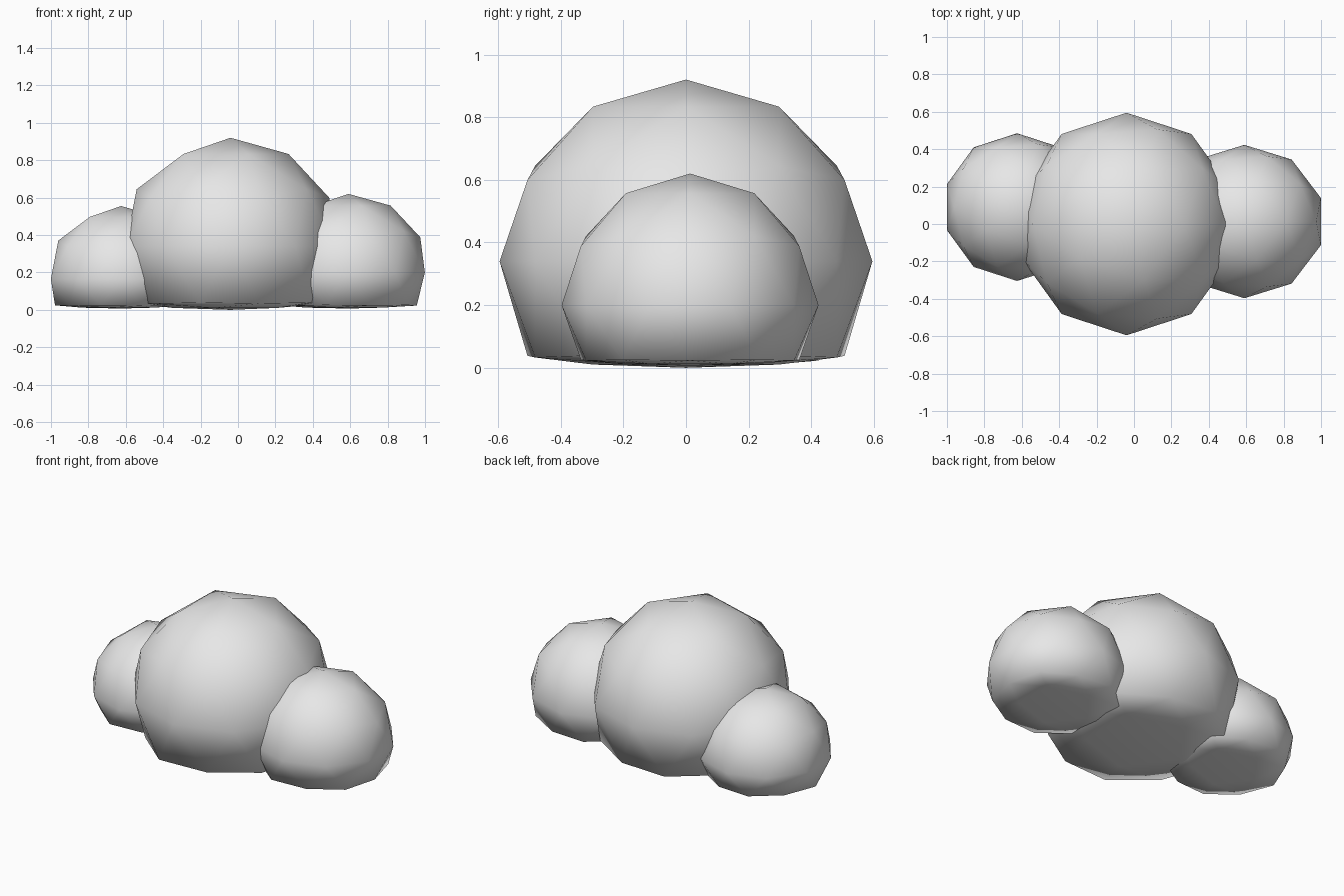
import bpy
import bmesh

cube = bpy.data.objects.get("Cube")
if cube:
    bpy.data.objects.remove(cube, do_unlink=True)

# Single pale colour for the whole cloud
pale = bpy.data.materials.new("pale_grey")
pale.use_nodes = True
colour = (0.8, 0.8, 0.8, 1.0)
pale.diffuse_color = colour
pale.node_tree.nodes["Principled BSDF"].inputs["Base Color"].default_value = colour


def puff(name, centre, radii, base, squash):
    """Low-poly ball whose underside is squashed to a nearly flat base."""
    mesh = bpy.data.meshes.new(name)
    bm = bmesh.new()
    bmesh.ops.create_icosphere(bm, subdivisions=2, radius=1)
    for v in bm.verts:
        u = v.co.z
        v.co.x = centre[0] + v.co.x * radii[0]
        v.co.y = centre[1] + v.co.y * radii[1]
        if u < -0.3:
            v.co.z = base + squash * radii[2] * (1 + u)
        else:
            v.co.z = centre[2] + u * radii[2]
    for f in bm.faces:
        f.smooth = True
    bm.to_mesh(mesh)
    bm.free()
    mesh.materials.append(pale)
    obj = bpy.data.objects.new(name, mesh)
    bpy.context.collection.objects.link(obj)
    return obj


# Large middle puff with a smaller one at each side
puff("middle_puff", (-0.04, 0, 0.34), (0.59, 0.595, 0.58), 0.0, 0.12)
puff("left_puff", (0.59, 0.013, 0.2), (0.43, 0.41, 0.42), 0.007, 0.08)
puff("right_puff", (-0.625, 0.09, 0.165), (0.395, 0.395, 0.39), 0.007, 0.08)
